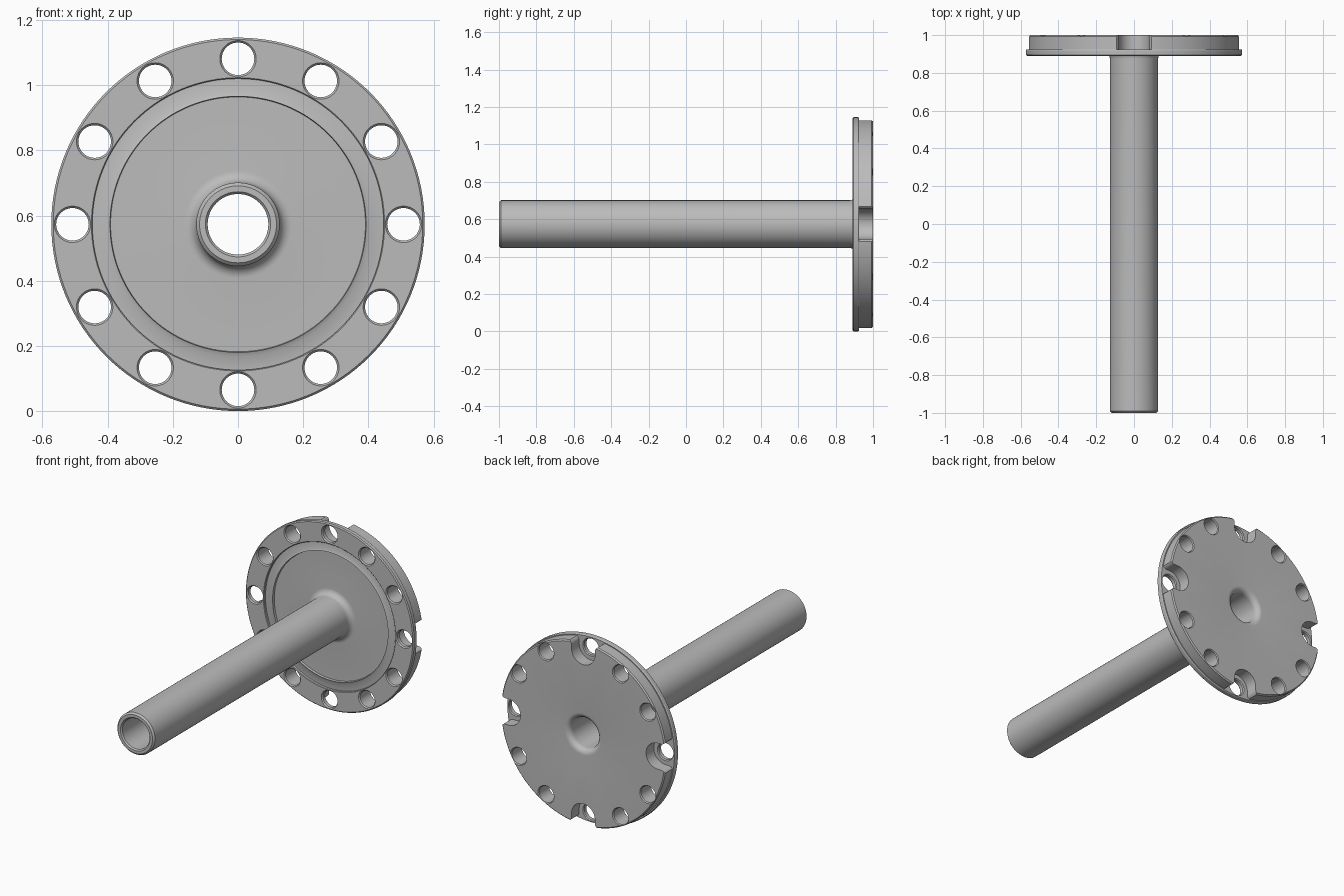
import bpy, bmesh
from math import sin, cos, pi

if "Cube" in bpy.data.objects:
    bpy.data.objects.remove(bpy.data.objects["Cube"])

AXIS_Z = 0.573      # height of the tube axis
FRONT, BACK = 0.89, 1.0
LIP = 0.925         # slot floor and rim step
BOLT_R = 0.508
HOLES = 12

steel = bpy.data.materials.new("grey_steel")
steel.use_nodes = True
grey = (0.5, 0.5, 0.5, 1)
steel.diffuse_color = grey
steel.node_tree.nodes["Principled BSDF"].inputs["Base Color"].default_value = grey


def arc(cx, cy, r, a0, a1, n=8):
    return [(cx + r * cos(a0 + (a1 - a0) * i / n), cy + r * sin(a0 + (a1 - a0) * i / n))
            for i in range(n + 1)]


def revolve(bm, profile, cx=0, cz=AXIS_Z, segs=128, capped=False):
    """Spin (radius, y) points about a line along y; close as a ring or cap the ends."""
    rings = [[bm.verts.new((cx + r * cos(2 * pi * k / segs), y, cz + r * sin(2 * pi * k / segs)))
              for k in range(segs)] for r, y in profile]
    pairs = list(zip(rings, rings[1:]))
    if capped:
        bm.faces.new(rings[0])
        bm.faces.new(rings[-1])
    else:
        pairs.append((rings[-1], rings[0]))
    for a, b in pairs:
        for k in range(segs):
            j = (k + 1) % segs
            bm.faces.new((a[k], a[j], b[j], b[k]))


def finish(bm, name):
    bmesh.ops.recalc_face_normals(bm, faces=bm.faces)
    mesh = bpy.data.meshes.new(name)
    bm.to_mesh(mesh)
    bm.free()
    mesh.materials.append(steel)
    obj = bpy.data.objects.new(name, mesh)
    bpy.context.collection.objects.link(obj)
    return obj


# Tube and flange as one turned section
section = [(0.093, -0.992), (0.1, -1), (0.118, -1), (0.128, -0.99)]
section += arc(0.165, 0.875, 0.037, pi, pi / 2)                 # fillet at tube root
section += [(0.391, 0.912), (0.393, 0.898), (0.406, 0.904),     # sealing ridge
            (0.447, 0.906), (0.447, FRONT + 0.003), (0.45, FRONT),
            (0.567, FRONT), (0.573, FRONT + 0.006),             # outer rim
            (0.573, LIP - 0.006), (0.569, LIP), (0.563, LIP),
            (0.563, BACK - 0.007), (0.556, BACK)]
section += arc(0.128, 0.965, 0.035, pi / 2, pi)                 # flared bore mouth
bm = bmesh.new()
revolve(bm, section)
flange = finish(bm, "flanged_tube")

# Bolt holes, chamfered at both faces; every third one ends at a slot floor
bm = bmesh.new()
for i in range(HOLES):
    a = 2 * pi * i / HOLES
    end = LIP if i % 3 == 0 else BACK
    hole = [(0.056, FRONT - 0.03), (0.056, FRONT), (0.05, FRONT + 0.007),
            (0.05, end - 0.006), (0.055, end), (0.055, BACK + 0.03)]
    revolve(bm, hole, BOLT_R * cos(a), AXIS_Z + BOLT_R * sin(a), 40, True)
hole_cutter = finish(bm, "hole_cutter")

# Open slots in the back: round inner end, flared mouth at the rim
half = 0.08
flare = 0.03
right = arc(0.53, half + flare, flare, -pi / 2, 0, 6) + [(0.65, half + flare)]
right[-2] = (0.53 + flare, half + flare)
outline = right[::-1] + arc(BOLT_R, 0, half, pi / 2, 3 * pi / 2, 24)
outline += [(u, -v) for u, v in right]
bm = bmesh.new()
for q in range(4):
    c, s = cos(q * pi / 2), sin(q * pi / 2)
    layers = [[bm.verts.new((u * c - v * s, y, AXIS_Z + u * s + v * c)) for u, v in outline]
              for y in (LIP, BACK + 0.05)]
    for layer in layers:
        bm.faces.new(layer)
    for k in range(len(outline)):
        j = (k + 1) % len(outline)
        bm.faces.new((layers[0][k], layers[0][j], layers[1][j], layers[1][k]))
slot_cutter = finish(bm, "slot_cutter")

# Cut, then bake the result so sharp edges can be marked
bpy.context.view_layer.objects.active = flange
for cutter in (hole_cutter, slot_cutter):
    mod = flange.modifiers.new(cutter.name, 'BOOLEAN')
    mod.operation = 'DIFFERENCE'
    mod.solver = 'EXACT'
    mod.object = cutter
    cutter.hide_render = True
bpy.ops.object.select_all(action='DESELECT')
flange.select_set(True)
for mod in list(flange.modifiers):
    bpy.ops.object.modifier_apply(modifier=mod.name)
for cutter in (hole_cutter, slot_cutter):
    bpy.data.objects.remove(cutter)
bpy.ops.object.shade_smooth_by_angle(angle=pi / 6)
